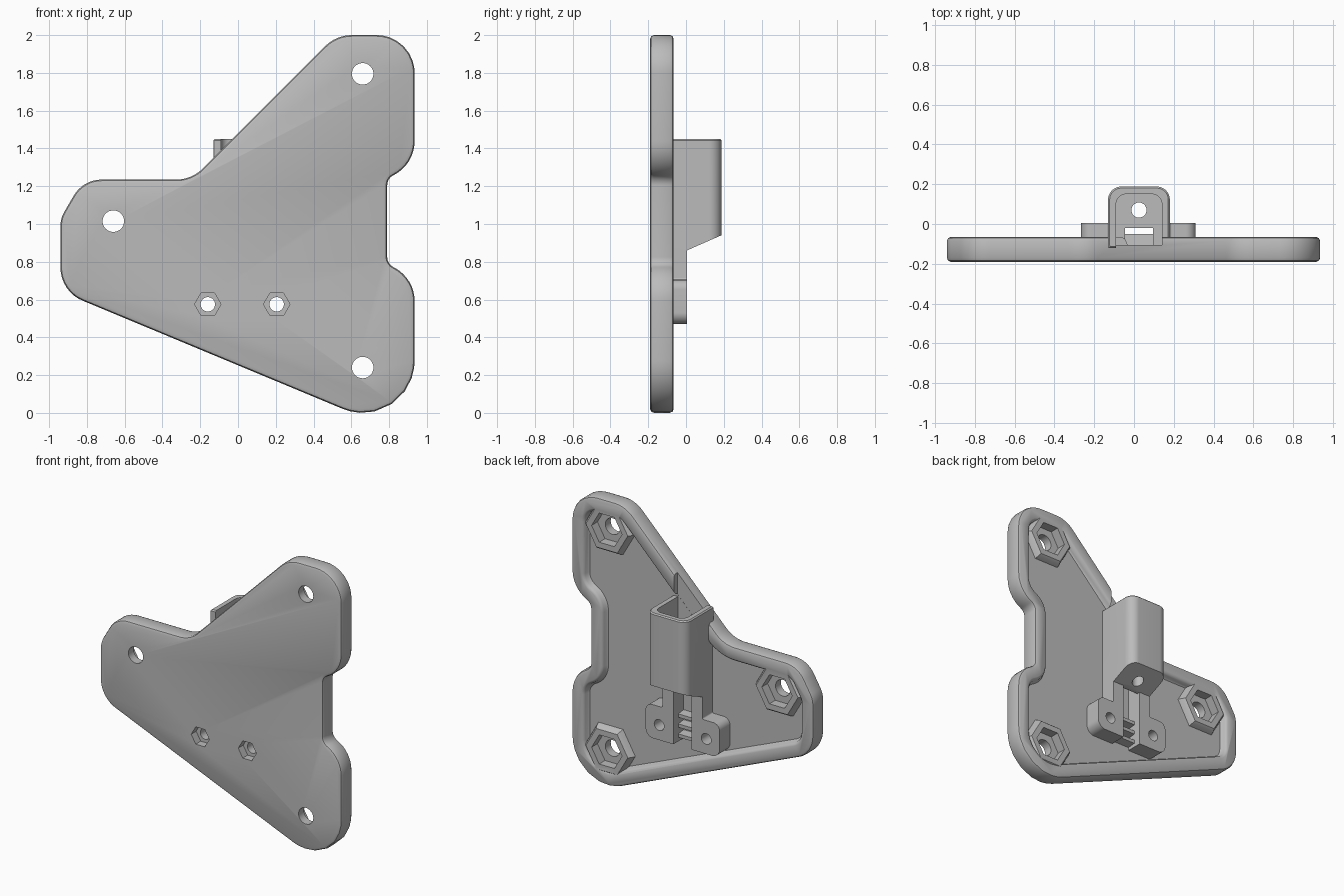
import bpy, bmesh, math
from mathutils import Vector

if "Cube" in bpy.data.objects:
    bpy.data.objects.remove(bpy.data.objects["Cube"], do_unlink=True)

grey = bpy.data.materials.new("plain grey")
grey.use_nodes = True
colour = (0.5, 0.5, 0.5, 1)
grey.diffuse_color = colour
grey.node_tree.nodes["Principled BSDF"].inputs["Base Color"].default_value = colour


def rounded(corners, inset=0.0, steps=8):
    """Clockwise outline from (a, b, radius) corners, moved inward by inset."""
    pts = []
    for i, (a, b, r) in enumerate(corners):
        p = Vector((a, b))
        d1 = (p - Vector(corners[i - 1][:2])).normalized()
        d2 = (Vector(corners[(i + 1) % len(corners)][:2]) - p).normalized()
        n1, n2 = Vector((d1.y, -d1.x)), Vector((d2.y, -d2.x))
        side = 1 if d1.x * d2.y - d1.y * d2.x < 0 else -1
        miter = (n1 + n2) / (1 + n1.dot(n2))
        r = max(r - side * inset, 0.004)
        centre = p + miter * (inset + side * r)
        for k in range(steps + 1):
            pts.append(centre - n1.lerp(n2, k / steps).normalized() * side * r)
    return pts


def ring(a, b, r, n):
    return [(a + r * math.cos(math.tau * i / n), b + r * math.sin(math.tau * i / n))
            for i in range(n)]


def loft(name, sections, axis="y"):
    """Solid through matching outlines placed at heights along an axis."""
    place = {"x": lambda h, a, b: (h, a, b), "y": lambda h, a, b: (a, h, b),
             "z": lambda h, a, b: (a, b, h)}[axis]
    bm = bmesh.new()
    rows = [[bm.verts.new(place(h, p[0], p[1])) for p in pts] for h, pts in sections]
    for low, high in zip(rows, rows[1:]):
        for i in range(len(low)):
            bm.faces.new((low[i - 1], low[i], high[i], high[i - 1]))
    bm.faces.new(rows[0])
    bm.faces.new(rows[-1])
    bmesh.ops.recalc_face_normals(bm, faces=bm.faces)
    mesh = bpy.data.meshes.new(name)
    bm.to_mesh(mesh)
    bm.free()
    mesh.materials.append(grey)
    obj = bpy.data.objects.new(name, mesh)
    bpy.context.collection.objects.link(obj)
    return obj


def prism(name, pts, lo, hi, axis="y"):
    return loft(name, [(lo, pts), (hi, pts)], axis)


def box(name, x0, x1, y0, y1, z0, z1):
    return prism(name, [(x0, z0), (x0, z1), (x1, z1), (x1, z0)], y0, y1)


def activate(obj):
    bpy.ops.object.select_all(action="DESELECT")
    obj.select_set(True)
    bpy.context.view_layer.objects.active = obj


def combine(obj, other, operation="DIFFERENCE"):
    mod = obj.modifiers.new("combine", "BOOLEAN")
    mod.operation, mod.object, mod.solver = operation, other, "EXACT"
    activate(obj)
    bpy.ops.object.modifier_apply(modifier=mod.name)
    bpy.data.objects.remove(other, do_unlink=True)


FRONT, BACK, FLOOR = -0.19, -0.065, -0.11
outline = [(0.935, 2.0, 0.2), (0.935, 1.32, 0.2), (0.79, 1.24, 0.06), (0.79, 0.79, 0.06),
           (0.935, 0.71, 0.2), (0.935, -0.137, 0.275), (-0.94, 0.643, 0.19),
           (-0.94, 1.03, 0.15), (-0.82, 1.235, 0.17), (-0.245, 1.235, 0.2), (0.52, 2.0, 0.2)]
mounts = [(0.66, 1.795), (-0.66, 1.015), (0.66, 0.24)]
screws = [(-0.16, 0.575), (0.205, 0.575)]

# Plate with softened edges
soft = [(0, 0.02), (0.006, 0.006), (0.02, 0)]
levels = [(FRONT + h, d) for h, d in soft] + [(BACK - h, d) for h, d in reversed(soft)]
plate = loft("base_plate", [(y, rounded(outline, d)) for y, d in levels])

# Back recess, leaving a rim and hexagonal bosses
recess = loft("recess", [(y, rounded(outline, d)) for y, d in
                         [(FLOOR, 0.112), (-0.1, 0.102), (-0.08, 0.098),
                          (-0.07, 0.09), (BACK, 0.08), (0, 0.08)]])
for x, z in mounts:
    boss = loft("boss", [(y, ring(x, z, r, 6)) for y, r in
                         [(-0.2, 0.19), (FLOOR, 0.19), (-0.08, 0.177), (BACK, 0.163), (0.1, 0.163)]])
    combine(recess, boss)
combine(plate, recess)

# Mounting holes with nut pockets behind
for x, z in mounts:
    combine(plate, prism("nut_pocket", ring(x, z, 0.118, 6), -0.13, 0.1))
    combine(plate, prism("mount_hole", ring(x, z, 0.057, 32), -0.3, 0.1))

# Gap in the rim above the holder
combine(plate, box("rim_gap", -0.09, 0.14, -0.105, 0.1, 1.3, 1.8))

# Holder: lower clamp with two ears and a neck
clamp = [(-0.265, 0.705, 0.05), (-0.13, 0.705, 0.01), (-0.13, 0.9, 0), (0.18, 0.9, 0),
         (0.18, 0.705, 0.01), (0.31, 0.705, 0.05), (0.31, 0.47, 0.06), (-0.265, 0.47, 0.06)]
holder = prism("holder", rounded(clamp), FLOOR - 0.01, 0.005)

# Upper cup, open at the top
cup = [(-0.13, FLOOR - 0.01, 0), (-0.13, 0.188, 0.065), (0.18, 0.188, 0.065), (0.18, FLOOR - 0.01, 0)]
body = loft("cup", [(0.8, rounded(cup)), (1.442, rounded(cup)), (1.45, rounded(cup, 0.008))], "z")
slant = [(0.005, 0.7), (0.005, 0.86), (0.3, 0.99), (0.3, 0.7)]
combine(body, prism("slant", slant, -0.3, 0.3, "x"))
combine(holder, body, "UNION")
hollow = [(-0.09, -0.3, 0), (-0.09, 0.15, 0.05), (0.14, 0.15, 0.05), (0.14, -0.3, 0)]
combine(holder, prism("hollow", rounded(hollow), 1.0, 1.6, "z"))
combine(holder, prism("wire_hole", ring(0.025, 0.07, 0.038, 32), 0.7, 1.2, "z"))

# Channel through the neck and clamp
combine(holder, box("neck_channel", -0.045, 0.095, -0.3, -0.02, 0.6, 1.2))
combine(holder, box("clamp_channel", -0.045, 0.095, -0.3, 0.1, 0.4, 0.86))

# Grip ridges across the channel
for i in range(3):
    z = 0.49 + 0.07 * i
    ridge = [(FLOOR - 0.01, z), (-0.05, z + 0.008), (-0.05, z + 0.032), (FLOOR - 0.01, z + 0.04)]
    prism("grip_ridge", ridge, -0.05, 0.1, "x")

# Screw holes through clamp and plate, hexagonal on the front
for x, z in screws:
    for part in (plate, holder):
        combine(part, prism("screw_hole", ring(x, z, 0.038, 32), -0.3, 0.1))
    combine(plate, prism("hex_pocket", ring(x, z, 0.07, 6), -0.3, -0.135))

for part in (plate, holder):
    activate(part)
    bpy.ops.object.shade_smooth_by_angle(angle=math.radians(35))
